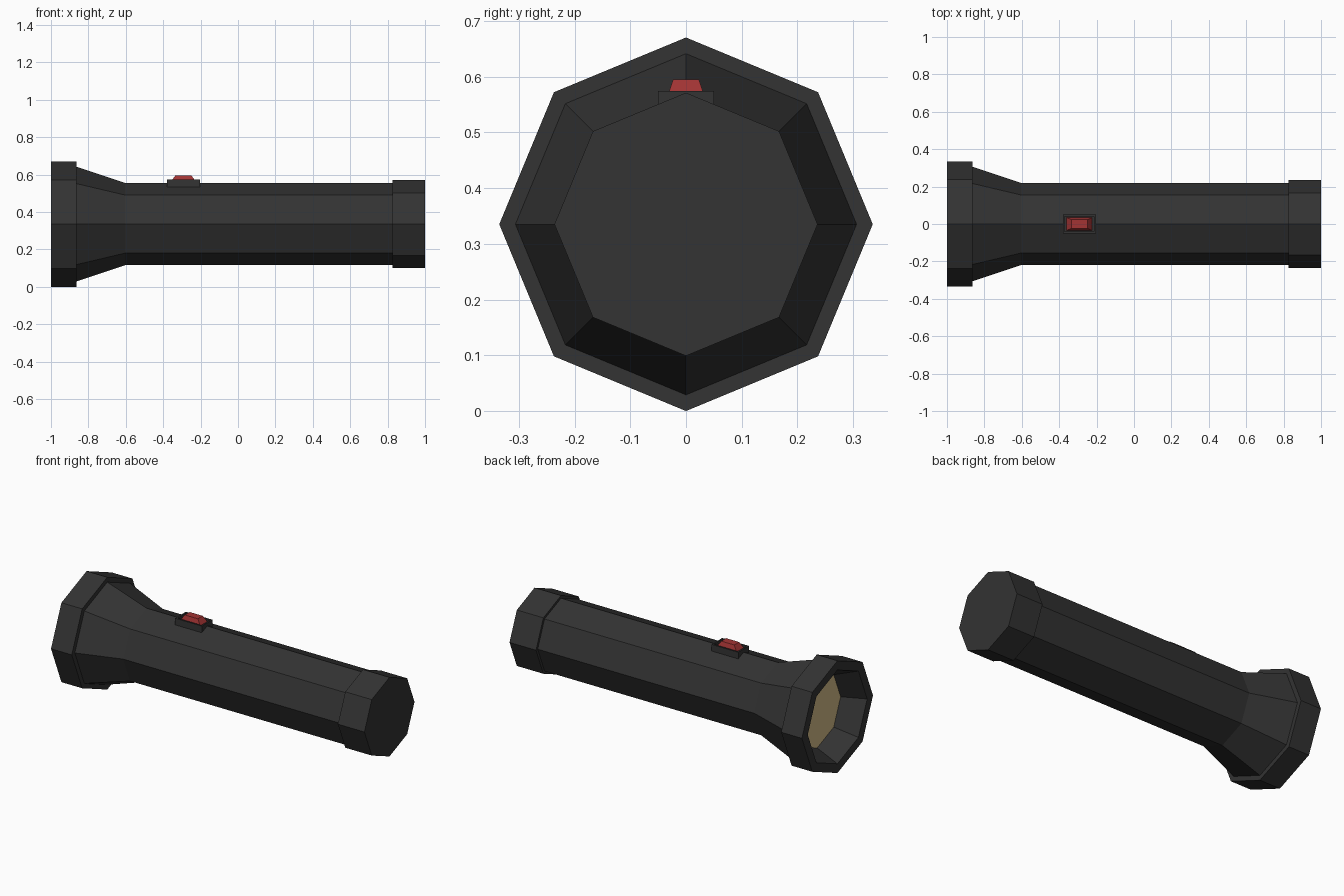
import bpy, bmesh, math

if "Cube" in bpy.data.objects:
    bpy.data.objects.remove(bpy.data.objects["Cube"])

AXIS_Z = 0.335   # height of the torch's long axis
SIDES = 8


def material(name, rgb):
    m = bpy.data.materials.new(name)
    m.diffuse_color = (*rgb, 1.0)
    m.use_nodes = True
    m.node_tree.nodes["Principled BSDF"].inputs["Base Color"].default_value = m.diffuse_color
    return m


BLACK = material("black_plastic", (0.033, 0.033, 0.033))
RED = material("red_switch", (0.36, 0.034, 0.034))
TAN = material("warm_lens", (0.64, 0.49, 0.24))


def finish(name, bm, mat):
    bmesh.ops.recalc_face_normals(bm, faces=bm.faces)
    me = bpy.data.meshes.new(name)
    bm.to_mesh(me)
    bm.free()
    me.materials.append(mat)
    ob = bpy.data.objects.new(name, me)
    bpy.context.collection.objects.link(ob)
    return ob


def lathe(name, profile, mat, cap_start=False, cap_end=False, closed=False):
    """Spin (x, radius) points around the long axis as an octagon."""
    bm = bmesh.new()
    rings = []
    for x, r in profile:
        rings.append([bm.verts.new((x, r * math.sin(i * math.tau / SIDES),
                                    AXIS_Z + r * math.cos(i * math.tau / SIDES)))
                      for i in range(SIDES)])
    pairs = list(zip(rings, rings[1:]))
    if closed:
        pairs.append((rings[-1], rings[0]))
    for a, b in pairs:
        for i in range(SIDES):
            j = (i + 1) % SIDES
            bm.faces.new((a[i], a[j], b[j], b[i]))
    if cap_start:
        bm.faces.new(rings[0])
    if cap_end:
        bm.faces.new(rings[-1])
    return finish(name, bm, mat)


def tapered_box(cx, z0, z1, bottom, top):
    """Box with separate half sizes (x, y) at the bottom and top."""
    bm = bmesh.new()
    bmesh.ops.create_cube(bm, size=2)
    for v in bm.verts:
        hx, hy = top if v.co.z > 0 else bottom
        v.co = (cx + v.co.x * hx, v.co.y * hy, z1 if v.co.z > 0 else z0)
    return bm


# Head ring with a sloping reflector wall inside
lathe("head", [(-1, 0.28), (-1, 0.335), (-0.863, 0.335), (-0.863, 0.22)],
      BLACK, closed=True)

# Lens at the bottom of the reflector
lathe("lens", [(-0.866, 0.221), (-0.86, 0.221)], TAN, True, True)

# Flared neck and barrel
lathe("barrel", [(-0.863, 0.306), (-0.605, 0.22), (0.825, 0.22)], BLACK)

# End cap
lathe("end_cap", [(0.825, 0.21), (0.825, 0.236), (1, 0.236)], BLACK, True, True)

# Switch base with a shallow recess
bm = tapered_box(-0.292, 0.52, 0.574, (0.088, 0.05), (0.088, 0.05))
bm.normal_update()
top = max(bm.faces, key=lambda f: f.calc_center_median().z)
bmesh.ops.inset_region(bm, faces=[top], thickness=0.013)
hole = bmesh.ops.extrude_discrete_faces(bm, faces=[top])["faces"][0]
for v in hole.verts:
    v.co.z = 0.56
finish("switch_base", bm, BLACK)

# Red switch button
finish("switch_button",
       tapered_box(-0.292, 0.559, 0.595, (0.069, 0.035), (0.043, 0.023)), RED)
